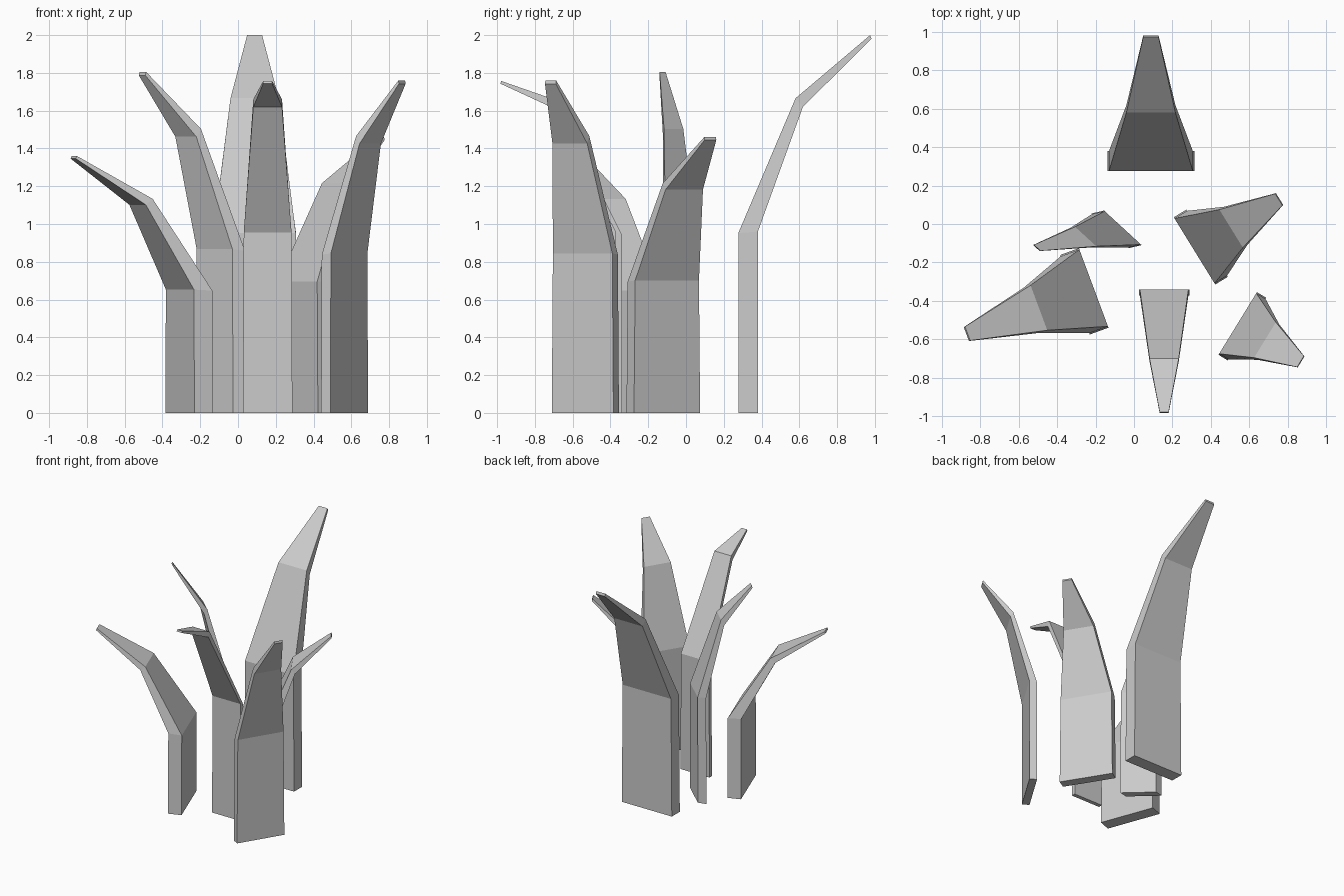
import bpy, bmesh
from mathutils import Vector

if "Cube" in bpy.data.objects:
    bpy.data.objects.remove(bpy.data.objects["Cube"])

# Side profile per level: inner reach, inner height, outer reach, outer height, width
CURVED = [(0, 0, .147, 0, 1), (0, .476, .147, .48, .965),
          (.43, .833, .485, .81, .565), (.99, 1, 1, .99, .175)]
DROOPING = [(0, 0, .05, 0, 1), (0, .538, .05, .544, .965),
            (.56, .945, .585, .922, .58), (.992, 1, 1, .992, .18)]


def blade(name, base, half, reach, height, profile=CURVED):
    """Tapered slab: base = inner base centre, half = half-width vector, reach = lean vector."""
    base, half, reach = (Vector((*v, 0)) for v in (base, half, reach))
    up = Vector((0, 0, height))
    bm = bmesh.new()
    rings = []
    for ri, zi, ro, zo, w in profile:
        inner = base + reach * ri + up * zi
        outer = base + reach * ro + up * zo
        rings.append([bm.verts.new(p) for p in
                      (inner - half * w, inner + half * w,
                       outer + half * w, outer - half * w)])
    for a, b in zip(rings, rings[1:]):
        for i in range(4):
            j = (i + 1) % 4
            bm.faces.new((a[i], a[j], b[j], b[i]))
    bm.faces.new(rings[0])
    bm.faces.new(rings[-1])
    bmesh.ops.recalc_face_normals(bm, faces=bm.faces)
    mesh = bpy.data.meshes.new(name)
    bm.to_mesh(mesh)
    bm.free()
    bpy.context.collection.objects.link(bpy.data.objects.new(name, mesh))


# Six leaning blades around the clump
blade("back_blade", (.088, .277), (.226, 0), (0, .705), 2.0)
blade("front_blade", (.157, -.34), (.131, 0), (0, -.643), 1.757, DROOPING)
blade("right_front_blade", (.54, -.518), (.1, .163), (.33, -.2), 1.76)
blade("right_back_blade", (.315, -.14), (-.108, .175), (.443, .27), 1.46)
blade("left_front_blade", (-.21, -.333), (.077, -.207), (-.663, -.24), 1.36)
blade("left_back_blade", (-.058, -.02), (.098, -.09), (-.45, -.105), 1.805)
